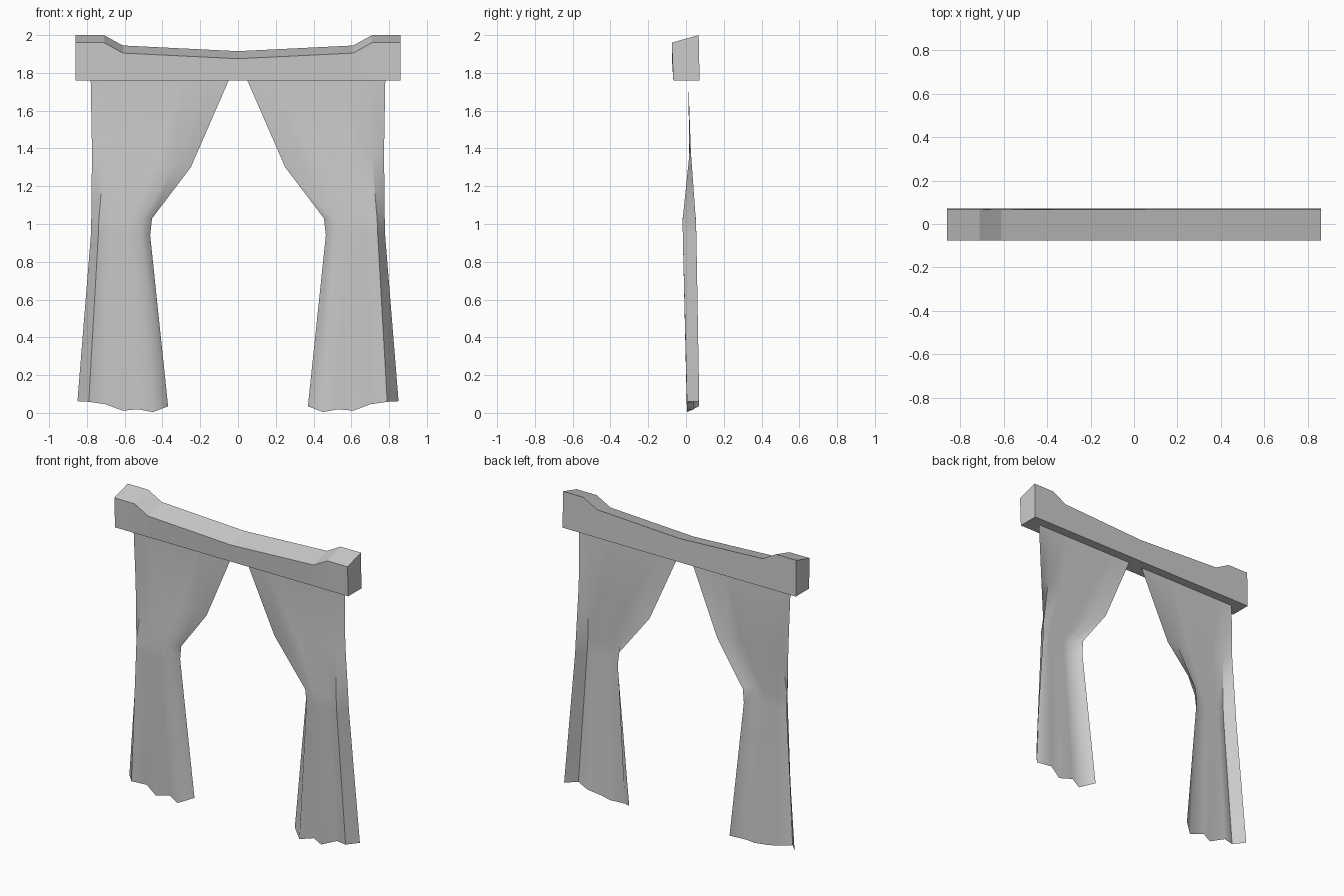
import bpy, bmesh, math

cube = bpy.data.objects.get("Cube")
if cube:
    bpy.data.objects.remove(cube, do_unlink=True)

GREY = (0.6, 0.6, 0.6, 1)
grey = bpy.data.materials.new("plain grey")
grey.use_nodes = True
grey.diffuse_color = GREY
grey.node_tree.nodes["Principled BSDF"].inputs["Base Color"].default_value = GREY


def finish(name, bm):
    mesh = bpy.data.meshes.new(name)
    bm.to_mesh(mesh)
    bm.free()
    mesh.materials.append(grey)
    obj = bpy.data.objects.new(name, mesh)
    bpy.context.collection.objects.link(obj)
    return obj


# Valance: four-sided section swept along a dipped top outline
def build_valance():
    bm = bmesh.new()
    outline = [(-.86, 1.96), (-.71, 1.96), (-.61, 1.905), (0, 1.875),
               (.61, 1.905), (.71, 1.96), (.86, 1.96)]
    rings = []
    for x, top in outline:
        section = [(-.067, 1.76), (-.075, top), (.067, top + .04), (.072, 1.76)]
        rings.append([bm.verts.new((x, y, z)) for y, z in section])
    for a, b in zip(rings, rings[1:]):
        for i in range(4):
            j = (i + 1) % 4
            bm.faces.new((a[i], a[j], b[j], b[i]))
    bm.faces.new(rings[0])
    bm.faces.new(rings[-1])
    bmesh.ops.recalc_face_normals(bm, faces=bm.faces)
    return finish("valance", bm)


# Curtain rows, each: inner x, outer x, inner z, outer z, front y, pleat depth, edge depth
ROWS = [
    (.045, .78, 1.77, 1.77, .012, 0, 0),
    (.25, .773, 1.30, 1.38, .018, .003, .008),
    (.455, .777, 1.03, 1.02, -.018, .012, .07),
    (.465, .779, .94, .94, -.017, .014, .072),
    (.37, .85, .035, .062, .005, .035, .065),
]
# Share of the width from the inner edge to each fold line
FOLDS = [0, .165, .335, .5, .69, .875, 1]
HEM_DROP = [0, -.035, -.025, -.037, -.008, 0, 0]


# Curtain: one pleated sheet, drawn in at the waist
def build_curtain(name, side):
    bm = bmesh.new()
    grid = []
    for n, (x0, x1, z0, z1, front, pleat, edge) in enumerate(ROWS):
        row = []
        for i, t in enumerate(FOLDS):
            back = edge if i in (0, 6) else pleat * (i % 2 == 0)
            z = z0 + (z1 - z0) * t
            if n == len(ROWS) - 1:
                z += HEM_DROP[i]
            row.append(bm.verts.new((side * (x0 + (x1 - x0) * t), front + back, z)))
        grid.append(row)
    for upper, lower in zip(grid, grid[1:]):
        for i in range(len(FOLDS) - 1):
            face = [upper[i], lower[i], lower[i + 1], upper[i + 1]]
            bm.faces.new(face if side > 0 else face[::-1])
    # Crisp crease beside the outer edge, soft pleats elsewhere
    for face in bm.faces:
        face.smooth = True
    for upper, lower in zip(grid[1:], grid[2:]):
        bm.edges.get((upper[5], lower[5])).smooth = False
    return finish(name, bm)


build_valance()
build_curtain("left_curtain", 1)
build_curtain("right_curtain", -1)
